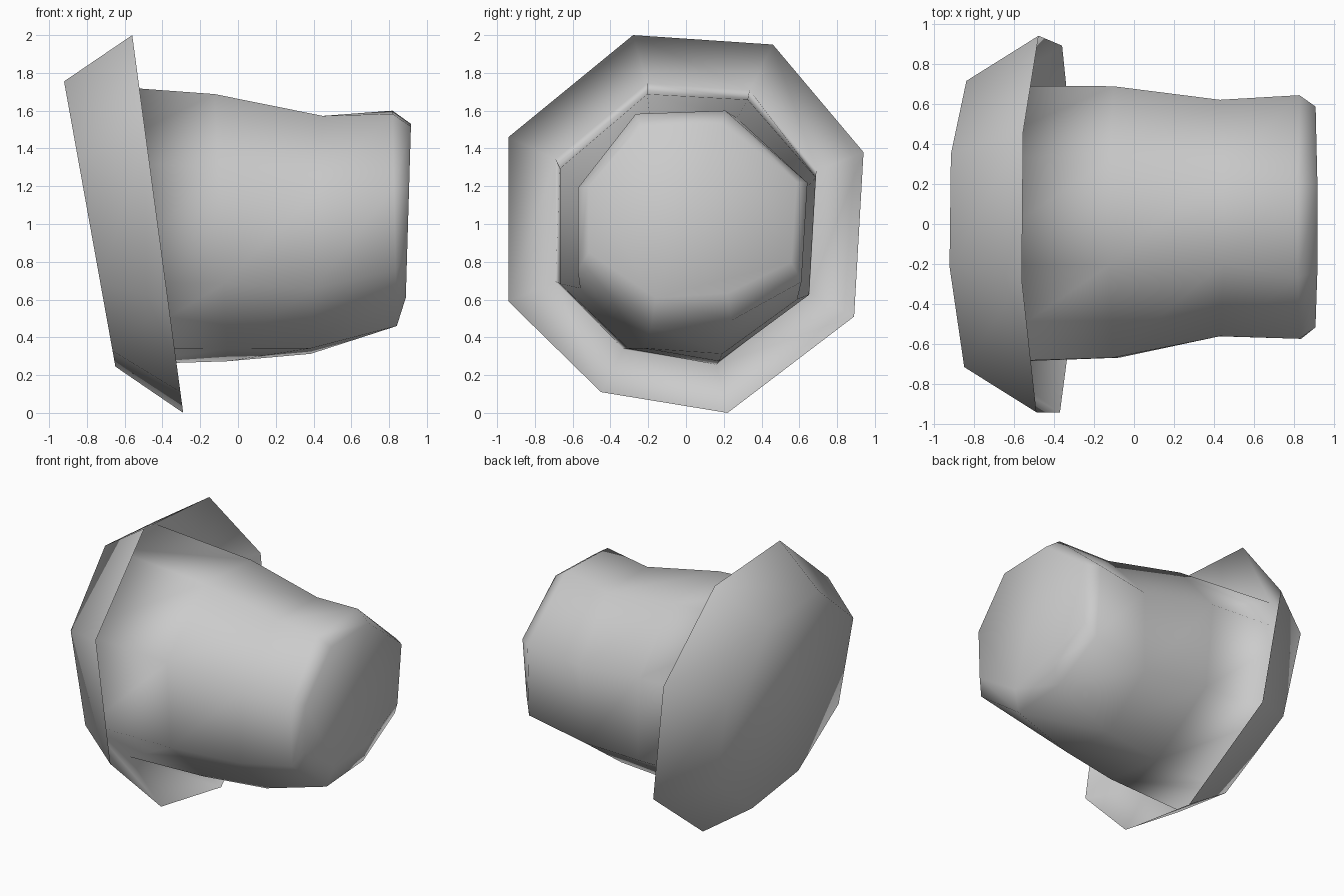
import bpy
import bmesh

default_cube = bpy.data.objects.get("Cube")
if default_cube:
    bpy.data.objects.remove(default_cube, do_unlink=True)

# Uneven eight-sided cross-sections (y, z around the axis)
flange_profile = [(-.28, 1), (.46, .95), (.94, .38), (.89, -.49),
                  (.22, -1), (-.45, -.89), (-.94, -.41), (-.94, .46)]
tip_profile = [(-.47, .97), (.27, 1), (.95, .33), (.9, -.59),
               (.32, -.95), (-.34, -1), (-.95, -.48), (-.95, .28)]

# Rings: x, lean, width, height, y shift, z of centre, blend towards tip profile
back_disc = (-.785, -.18, .76, .755, 0, 1, 0)
flange_rim = (-.425, -.135, 1, 1, 0, 1, 0)
body_root = (-.765, -.18, .735, .745, 0, 1, 0)
shoulder = (-.09, -.05, .72, .71, .01, .98, .1)
waist = (.42, .05, .625, .64, .03, .94, .4)
tip_edge = (.83, -.02, .64, .57, .035, 1.03, 1)
end_cap = (.9, .03, .58, .46, .035, 1.07, 1)


def make_material(name, colour):
    material = bpy.data.materials.new(name)
    material.use_nodes = True
    material.diffuse_color = colour
    shader = material.node_tree.nodes["Principled BSDF"]
    shader.inputs["Base Color"].default_value = colour
    return material


def add_ring(mesh, x, lean, width, height, shift, centre, blend):
    verts = []
    for (y, z), (tip_y, tip_z) in zip(flange_profile, tip_profile):
        y += (tip_y - y) * blend
        z += (tip_z - z) * blend
        level = centre + z * height
        verts.append(mesh.verts.new((x + lean * (level - 1), y * width + shift, level)))
    return verts


def bridge(mesh, first, second):
    count = len(first)
    for i in range(count):
        j = (i + 1) % count
        mesh.faces.new((first[i], first[j], second[j], second[i]))


# Thin flared flange, folded back at its rim to meet the body near the back disc
mesh = bmesh.new()
rings = [back_disc, flange_rim, body_root, shoulder, waist, tip_edge, end_cap]
loops = [add_ring(mesh, *ring) for ring in rings]
for first, second in zip(loops, loops[1:]):
    bridge(mesh, first, second)
mesh.faces.new(loops[0])
mesh.faces.new(loops[-1])
bmesh.ops.recalc_face_normals(mesh, faces=mesh.faces[:])

# Smooth everywhere except the knife-thin rim
for face in mesh.faces:
    face.smooth = True
rim = loops[1]
for i, vert in enumerate(rim):
    mesh.edges.get((vert, rim[i - 1])).smooth = False

data = bpy.data.meshes.new("flanged_plug")
mesh.to_mesh(data)
mesh.free()
plug = bpy.data.objects.new("flanged_plug", data)
bpy.context.collection.objects.link(plug)
data.materials.append(make_material("plain_grey", (.6, .6, .6, 1)))
